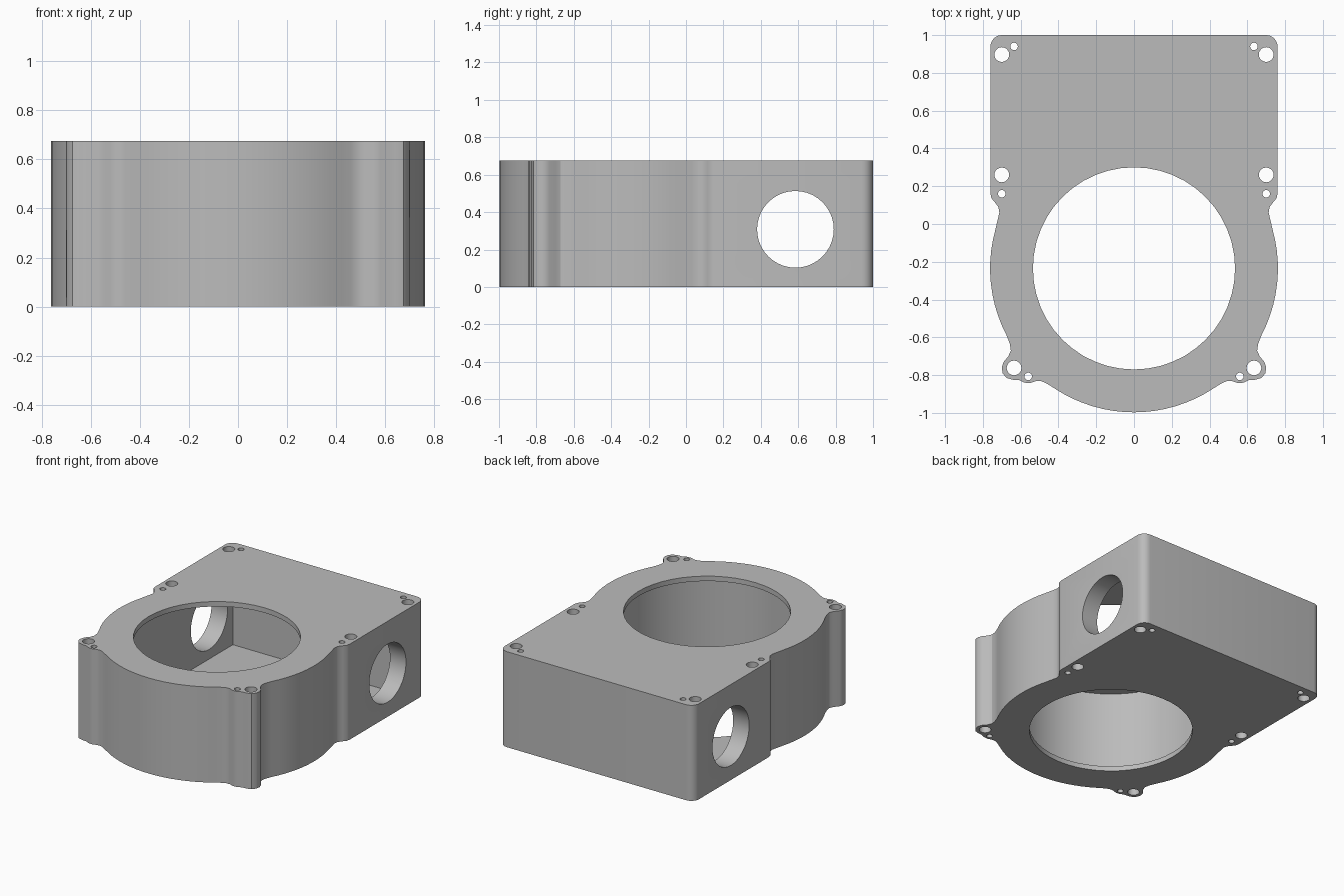
import bpy, bmesh, math
from mathutils import Matrix

HEIGHT = 0.675
RING_Y = -0.235      # centre of the round chamber
RING_R = 0.762
BORE_R = 0.535
CAVITY_R = 0.635

cube = bpy.data.objects.get("Cube")
if cube:
    bpy.data.objects.remove(cube, do_unlink=True)

grey = bpy.data.materials.new("plain grey")
grey.use_nodes = True
colour = (0.5, 0.5, 0.5, 1)
grey.diffuse_color = colour
grey.node_tree.nodes["Principled BSDF"].inputs["Base Color"].default_value = colour


def arc(cx, cy, r, start, end, steps):
    angles = [math.radians(start + (end - start) * i / steps) for i in range(steps + 1)]
    return [(cx + r * math.cos(a), cy + r * math.sin(a)) for a in angles]


def mirrored(half):
    """Close a right-hand outline with its reflection across x = 0."""
    return half + [(-x, y) for x, y in reversed(half) if x > 0.001]


def make_object(name, bm):
    bmesh.ops.recalc_face_normals(bm, faces=bm.faces)
    mesh = bpy.data.meshes.new(name)
    bm.to_mesh(mesh)
    bm.free()
    mesh.materials.append(grey)
    obj = bpy.data.objects.new(name, mesh)
    bpy.context.collection.objects.link(obj)
    return obj


def prism(name, outline, z0, z1):
    bm = bmesh.new()
    base = bm.faces.new([bm.verts.new((x, y, z0)) for x, y in outline])
    top = bmesh.ops.extrude_face_region(bm, geom=[base])["geom"]
    verts = [v for v in top if isinstance(v, bmesh.types.BMVert)]
    bmesh.ops.translate(bm, verts=verts, vec=(0, 0, z1 - z0))
    return make_object(name, bm)


def cylinder(bm, r, depth, matrix, segments):
    bmesh.ops.create_cone(bm, cap_ends=True, segments=segments, radius1=r,
                          radius2=r, depth=depth, matrix=matrix)


# Housing outline: round front, screw ears, necked waist, square back
half = arc(0, RING_Y, RING_R, -90, -56.5, 8)
half += [(0.46, -0.846), (0.49, -0.832), (0.52, -0.832), (0.55, -0.842), (0.58, -0.84),
         (0.61, -0.826), (0.64, -0.825), (0.675, -0.815), (0.695, -0.79), (0.70, -0.76),
         (0.69, -0.73), (0.665, -0.70), (0.652, -0.67), (0.657, -0.635)]
half += arc(0, RING_Y, RING_R, -27.7, 15.6, 10)
half += [(0.72, 0.03), (0.713, 0.06), (0.718, 0.09), (0.737, 0.115), (0.755, 0.137), (0.76, 0.16)]
half += arc(0.70, 0.94, 0.06, 0, 90, 6)
housing = prism("housing", mirrored(half), 0, HEIGHT)

# Inner chamber: round at the front, square at the back
chamber = arc(0, RING_Y, CAVITY_R, -90, 0, 16) + [(CAVITY_R, 0.85)]
cutters = [prism("chamber_cutter", mirrored(chamber), 0.035, HEIGHT - 0.035)]

# Round opening through the top and bottom plates
bm = bmesh.new()
cylinder(bm, BORE_R, 2, Matrix.Translation((0, RING_Y, 0)), 48)
cutters.append(make_object("bore_cutter", bm))

# Side ports
bm = bmesh.new()
cylinder(bm, 0.205, 2, Matrix.Translation((0, 0.585, 0.308)) @ Matrix.Rotation(math.pi / 2, 4, "Y"), 40)
cutters.append(make_object("port_cutter", bm))

# Screw holes and small pin holes
bm = bmesh.new()
for side in (-1, 1):
    for x, y, r in ((0.70, 0.897, 0.039), (0.70, 0.26, 0.039), (0.635, -0.762, 0.039),
                    (0.635, 0.94, 0.02), (0.70, 0.16, 0.02), (0.56, -0.807, 0.02)):
        cylinder(bm, r, 2, Matrix.Translation((side * x, y, 0.3)), 20)
cutters.append(make_object("screw_hole_cutter", bm))

bpy.context.view_layer.objects.active = housing
for cutter in cutters:
    cut = housing.modifiers.new(cutter.name, "BOOLEAN")
    cut.operation = "DIFFERENCE"
    cut.solver = "EXACT"
    cut.object = cutter
    bpy.ops.object.modifier_apply(modifier=cut.name)
for cutter in cutters:
    bpy.data.objects.remove(cutter, do_unlink=True)

bpy.ops.object.select_all(action="DESELECT")
housing.select_set(True)
bpy.ops.object.shade_smooth_by_angle(angle=math.radians(30))
